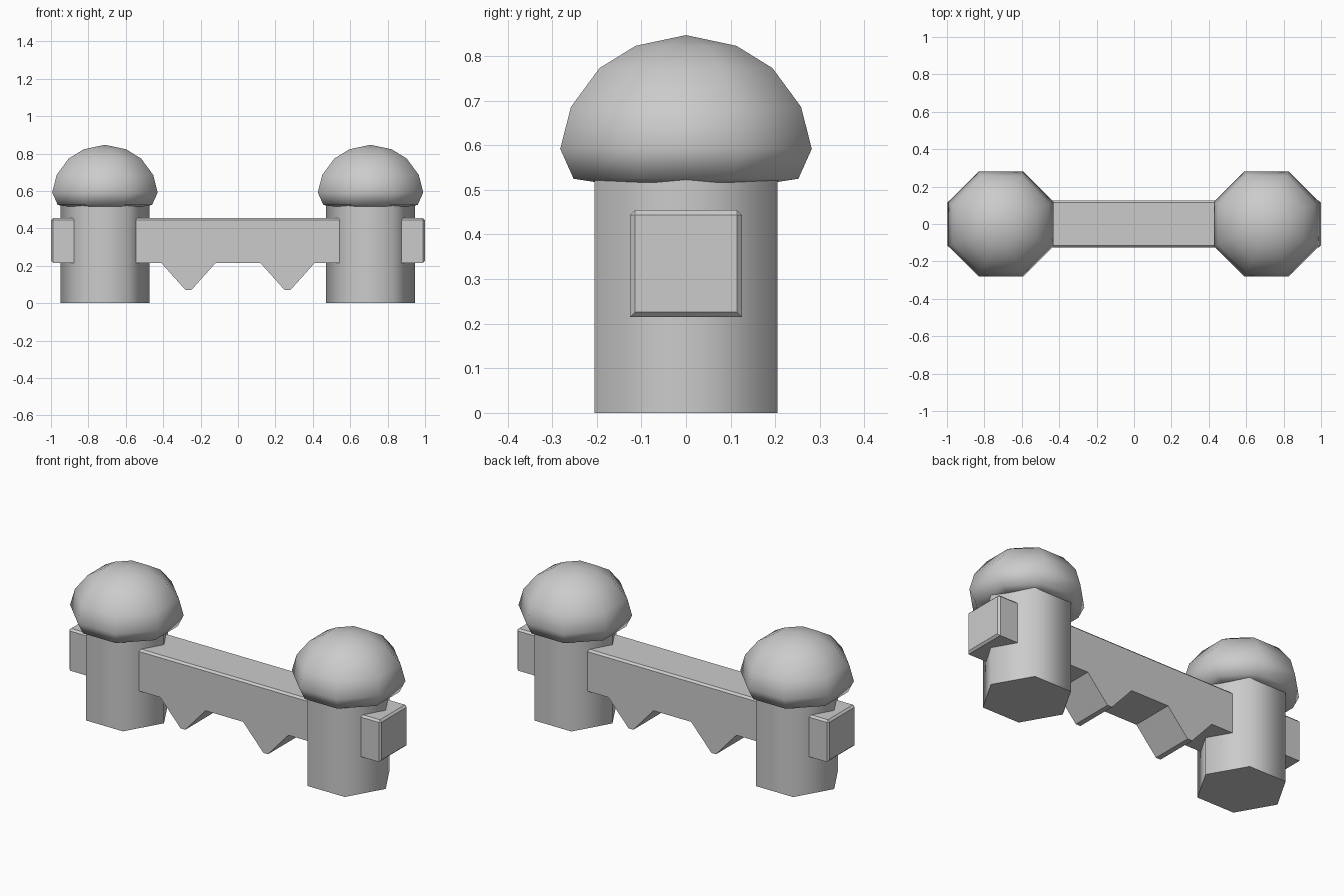
import bpy, bmesh, math

cube = bpy.data.objects.get("Cube")
if cube:
    bpy.data.objects.remove(cube, do_unlink=True)

GREY = (0.6, 0.6, 0.6, 1.0)
stone = bpy.data.materials.new("plain_grey")
stone.use_nodes = True
stone.diffuse_color = GREY
stone.node_tree.nodes["Principled BSDF"].inputs["Base Color"].default_value = GREY


def finish(name, bm, smooth_angle=None):
    """Turn a bmesh into a named, coloured object."""
    bmesh.ops.recalc_face_normals(bm, faces=bm.faces[:])
    mesh = bpy.data.meshes.new(name)
    bm.to_mesh(mesh)
    bm.free()
    mesh.materials.append(stone)
    obj = bpy.data.objects.new(name, mesh)
    bpy.context.collection.objects.link(obj)
    if smooth_angle:
        bpy.ops.object.select_all(action='DESELECT')
        obj.select_set(True)
        bpy.context.view_layer.objects.active = obj
        bpy.ops.object.shade_smooth_by_angle(angle=math.radians(smooth_angle))
    return obj


def lathe(name, profile, sides, x, turn, smooth_angle):
    """Stack polygon rings of (radius, z); zero radius makes a pole."""
    bm = bmesh.new()
    rings = []
    for r, z in profile:
        count = sides if r else 1
        rings.append([bm.verts.new((x + r * math.cos(turn + i * math.tau / sides),
                                    r * math.sin(turn + i * math.tau / sides), z))
                      for i in range(count)])
    for low, high in zip(rings, rings[1:]):
        for i in range(sides):
            j = (i + 1) % sides
            quad = [low[i % len(low)], low[j % len(low)],
                    high[j % len(high)], high[i % len(high)]]
            bm.faces.new(list(dict.fromkeys(quad)))
    for ring in (rings[0], rings[-1]):
        if len(ring) > 1:
            bm.faces.new(ring)
    return finish(name, bm, smooth_angle)


# Posts and domed caps; cap widths are across flats of the octagon
across = 1 / math.cos(math.pi / 8)
dome = [(0.20, 0.517), (0.252, 0.525), (0.282, 0.592), (0.258, 0.686),
        (0.194, 0.773), (0.113, 0.823), (0, 0.847)]
dome = [(r * across, z) for r, z in dome]
for side, x in (("left", 0.7085), ("right", -0.7115)):
    lathe(side + "_post", [(0.2375, 0), (0.2375, 0.56)], 6, x, 0, 65)
    lathe(side + "_cap", dome, 8, x, math.pi / 8, 65)

# Beam running through both posts, with two blunt teeth below
half = [(0.12, 0.215), (0.25, 0.07), (0.28, 0.07), (0.41, 0.215),
        (1.0, 0.215), (1.0, 0.455)]
outline = half + [(-x, z) for x, z in reversed(half)]
bm = bmesh.new()
front = bm.faces.new([bm.verts.new((x, -0.125, z)) for x, z in outline])
made = bmesh.ops.extrude_face_region(bm, geom=[front])["geom"]
bmesh.ops.translate(bm, vec=(0, 0.25, 0),
                    verts=[v for v in made if isinstance(v, bmesh.types.BMVert)])
end_edges = [e for e in bm.edges if all(abs(v.co.x) > 0.999 for v in e.verts)]
bmesh.ops.bevel(bm, geom=end_edges, offset=0.011, segments=1, affect='EDGES')
finish("toothed_beam", bm)
